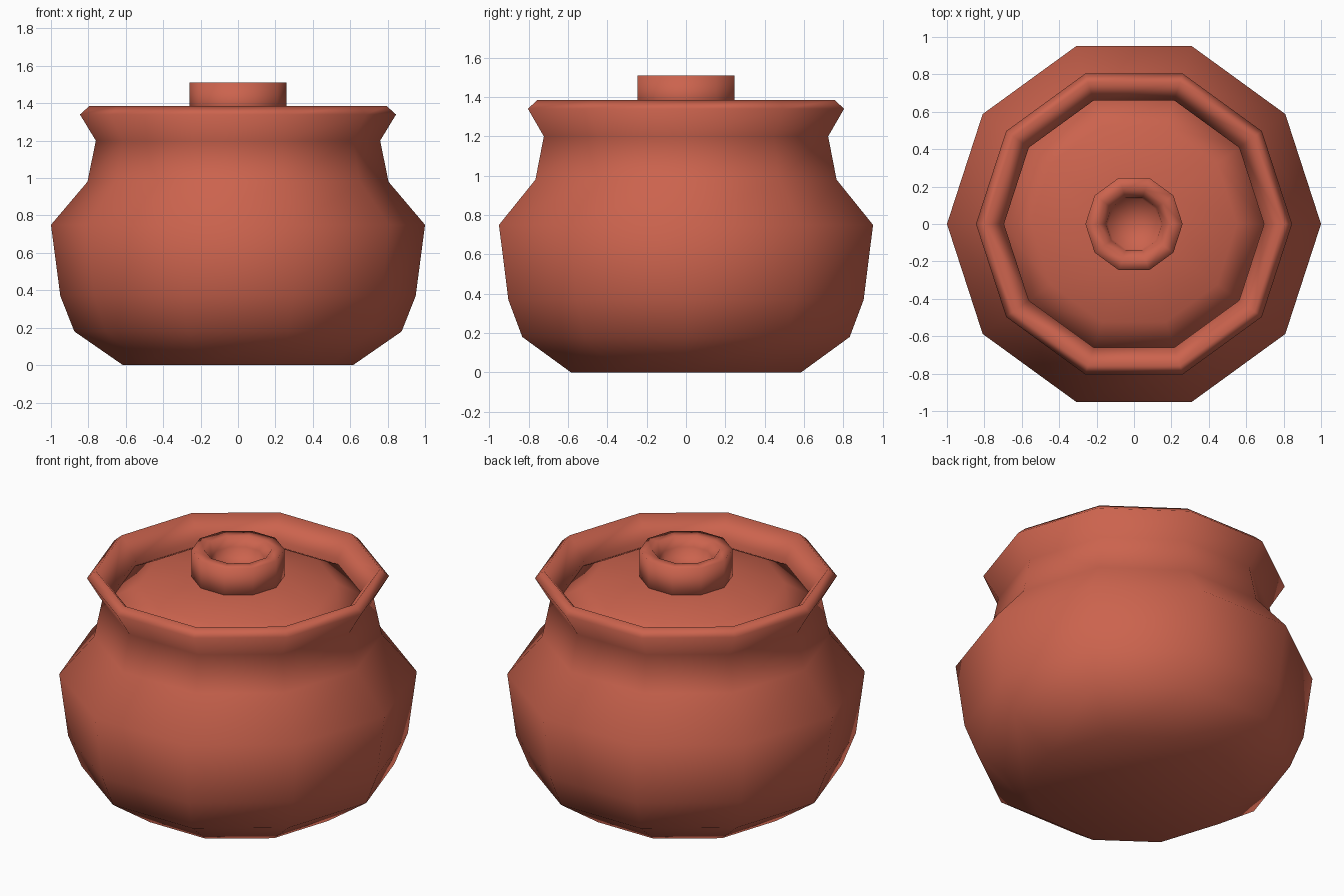
import bpy, bmesh
from math import cos, sin, tau

SIDES = 10

cube = bpy.data.objects.get("Cube")
if cube:
    bpy.data.objects.remove(cube, do_unlink=True)

clay = bpy.data.materials.new("terracotta")
clay.use_nodes = True
COLOUR = (0.6, 0.125, 0.075, 1)
clay.diffuse_color = COLOUR
clay.node_tree.nodes["Principled BSDF"].inputs["Base Color"].default_value = COLOUR


def lathe(name, profile):
    """Turn a closed (radius, height) profile round z; zero radii become poles."""
    bm = bmesh.new()
    rings = []
    for r, z in profile:
        if r == 0:
            rings.append([bm.verts.new((0, 0, z))] * SIDES)
        else:
            rings.append([bm.verts.new((r * cos(tau * i / SIDES), r * sin(tau * i / SIDES), z))
                          for i in range(SIDES)])
    for low, high in zip(rings, rings[1:]):
        for i in range(SIDES):
            j = (i + 1) % SIDES
            corners = dict.fromkeys((low[i], low[j], high[j], high[i]))
            bm.faces.new(list(corners))
    bmesh.ops.recalc_face_normals(bm, faces=bm.faces[:])
    for face in bm.faces:
        face.smooth = True
    mesh = bpy.data.meshes.new(name)
    bm.to_mesh(mesh)
    bm.free()
    mesh.materials.append(clay)
    obj = bpy.data.objects.new(name, mesh)
    bpy.context.collection.objects.link(obj)
    return obj


# Pot: outer wall up to the flared rim, then the inner wall down to the floor
lathe("pot", [
    (0, 0), (0.615, 0), (0.875, 0.18), (0.95, 0.37), (1, 0.75),
    (0.805, 0.98), (0.76, 1.2), (0.845, 1.34), (0.795, 1.385),
    (0.695, 1.26), (0.74, 1.0), (0.92, 0.74), (0.87, 0.4), (0.57, 0.08), (0, 0.08),
])

# Shallow domed lid resting inside the neck
lathe("lid", [
    (0, 1.16), (0.7, 1.16), (0.705, 1.22), (0.55, 1.3), (0.26, 1.345), (0, 1.35),
])

# Ring-shaped knob with a hollow middle
lathe("lid_knob", [
    (0, 1.3), (0.26, 1.3), (0.26, 1.51), (0.19, 1.51), (0.15, 1.46), (0.14, 1.41), (0, 1.4),
])
